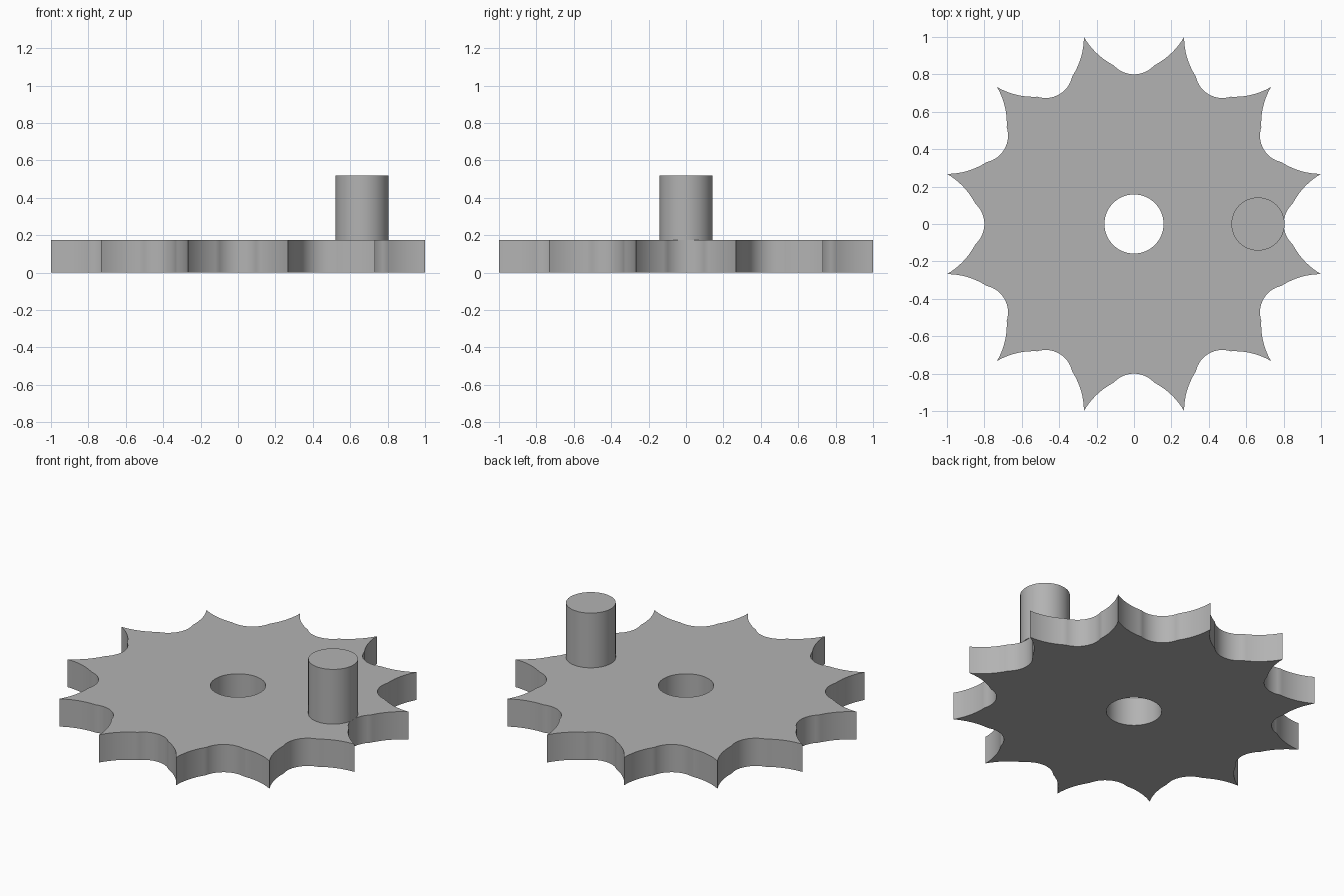
import bpy, bmesh, math
from mathutils import Vector

cube = bpy.data.objects.get("Cube")
if cube:
    bpy.data.objects.remove(cube)

TEETH = 12
THICK = 0.175
HOLE_R = 0.158
PIN_R = 0.142
PIN_TOP = 0.52

grey = bpy.data.materials.new("plain_grey")
grey.use_nodes = True
colour = (0.45, 0.45, 0.45, 1)
grey.diffuse_color = colour
grey.node_tree.nodes["Principled BSDF"].inputs["Base Color"].default_value = colour


def finish(bm, name):
    bmesh.ops.recalc_face_normals(bm, faces=bm.faces)
    mesh = bpy.data.meshes.new(name)
    bm.to_mesh(mesh)
    bm.free()
    obj = bpy.data.objects.new(name, mesh)
    bpy.context.collection.objects.link(obj)
    mesh.materials.append(grey)
    bpy.ops.object.select_all(action='DESELECT')
    obj.select_set(True)
    bpy.context.view_layer.objects.active = obj
    bpy.ops.object.shade_smooth_by_angle(angle=math.radians(25))
    return obj


def half_tooth():
    """Outline from valley bottom (on +x) to tooth tip: roller seat, small step, bulged flank."""
    seat_r, seat_c, sweep = 0.145, 0.945, math.radians(48)
    pts = [Vector((seat_c - seat_r * math.cos(sweep * i / 8),
                   seat_r * math.sin(sweep * i / 8))) for i in range(9)]
    start, tip = Vector((0.855, 0.121)), Vector((1.0, 0.268))
    chord = tip - start
    normal = Vector((chord.y, -chord.x)).normalized()
    for i in range(9):
        t = i / 8
        pts.append(start + chord * t - normal * 0.014 * 4 * t * (1 - t))
    return pts


def rotated(p, angle):
    c, s = math.cos(angle), math.sin(angle)
    return Vector((p.x * c - p.y * s, p.x * s + p.y * c))


# Full outline: each valley is a mirrored pair of half teeth
half = half_tooth()
valley = [Vector((p.x, -p.y)) for p in reversed(half[1:-1])] + half
outline = [rotated(p, math.tau * k / TEETH) for k in range(TEETH) for p in valley]

# Toothed wheel with a round bore
bm = bmesh.new()
rings = []
for z in (0, THICK):
    rings.append([bm.verts.new((p.x, p.y, z)) for p in outline])
    rings.append([bm.verts.new((*(p.normalized() * HOLE_R), z)) for p in outline])
low_out, low_in, top_out, top_in = rings
n = len(outline)
for a, b in ((low_out, top_out), (top_out, top_in), (top_in, low_in), (low_in, low_out)):
    for i in range(n):
        j = (i + 1) % n
        bm.faces.new((a[i], a[j], b[j], b[i]))
finish(bm, "toothed_wheel")

# Crank pin standing on the wheel
bm = bmesh.new()
bmesh.ops.create_cone(bm, cap_ends=True, segments=64, radius1=PIN_R, radius2=PIN_R,
                      depth=PIN_TOP - THICK)
bmesh.ops.translate(bm, verts=bm.verts, vec=(0.663, 0, (PIN_TOP + THICK) / 2))
finish(bm, "crank_pin")
